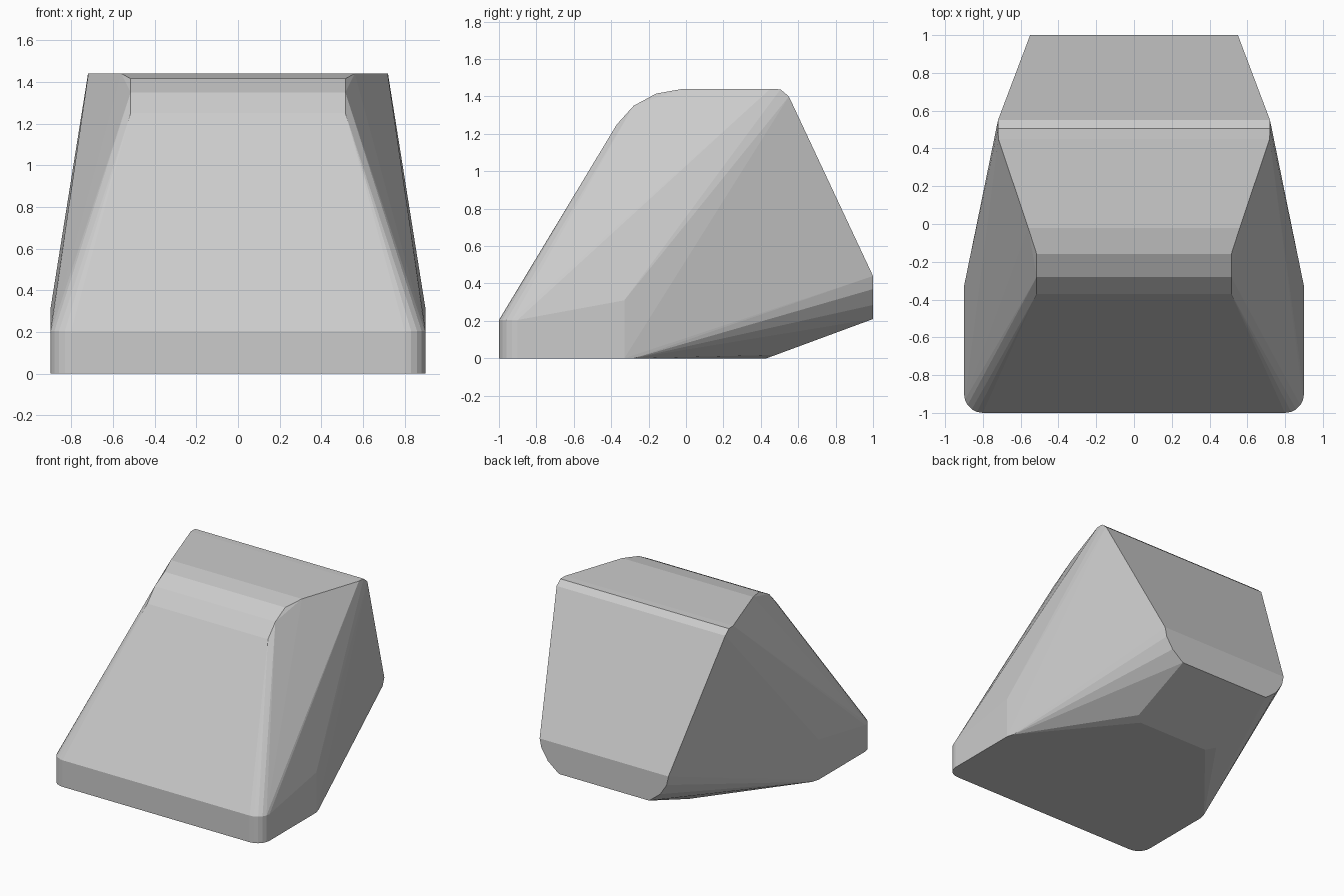
import bpy, bmesh
from math import sin, cos, pi, radians

if "Cube" in bpy.data.objects:
    bpy.data.objects.remove(bpy.data.objects["Cube"])

half = []  # outline points of the right half: (x, y, z)

# Rounded front corner, a short vertical wall
for i in range(6):
    a = i * pi / 10
    for z in (0, 0.205):
        half.append((0.8 + 0.1 * sin(a), -0.9 - 0.1 * cos(a), z))

# Widest point of each side
half += [(0.9, -0.33, 0.31), (0.9, -0.33, 0), (0.885, -0.28, 0)]

# Rounded top front edge
for y, z in ((-0.37, 1.25), (-0.28, 1.35), (-0.16, 1.415)):
    half.append((0.515, y, z))
half.append((0.56, -0.02, 1.44))

# Rounded top rear edge
half += [(0.718, 0.45, 1.44), (0.72, 0.505, 1.438), (0.72, 0.55, 1.40)]

# Upright rear face with rounded lower corners
for x, z in ((0.55, 0.44), (0.535, 0.37), (0.48, 0.285), (0.385, 0.21)):
    half.append((x, 1, z))

# Rear edge of the flat base
half += [(0.3, 0.43, 0), (0.36, 0.48, 0.018)]

# Faceted solid: mirror the points and wrap them
bm = bmesh.new()
for x, y, z in half:
    for s in (1, -1):
        bm.verts.new((s * x, y, z))
res = bmesh.ops.convex_hull(bm, input=bm.verts[:])
loose = [v for v in bm.verts if not v.link_faces]
bmesh.ops.delete(bm, geom=loose, context='VERTS')
bmesh.ops.dissolve_limit(bm, angle_limit=radians(0.5),
                         verts=bm.verts[:], edges=bm.edges[:])
bmesh.ops.recalc_face_normals(bm, faces=bm.faces[:])
mesh = bpy.data.meshes.new("faceted_block")
bm.to_mesh(mesh)
bm.free()
block = bpy.data.objects.new("faceted_block", mesh)
bpy.context.collection.objects.link(block)
